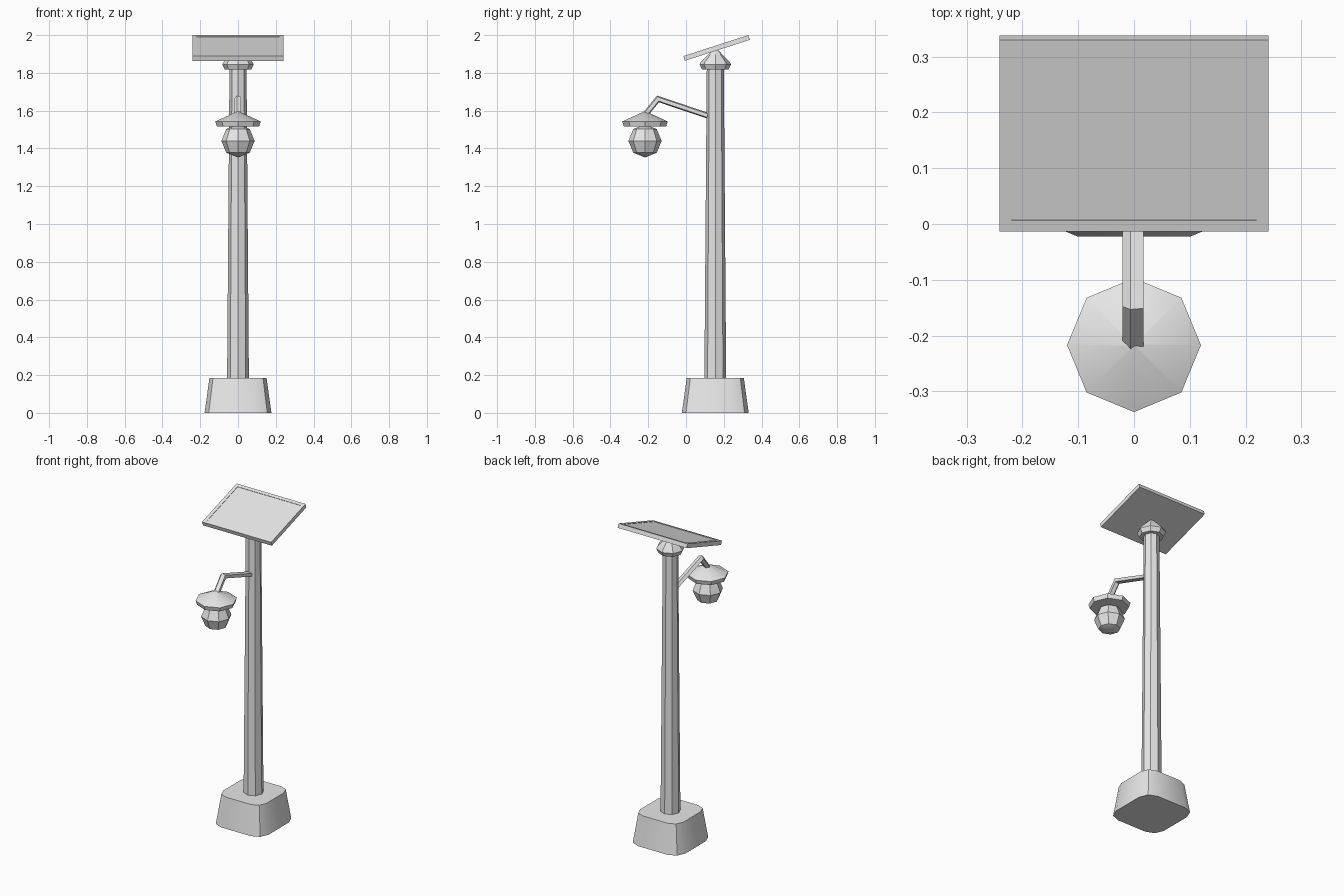
import bpy, bmesh, math
from mathutils import Vector, Matrix

if "Cube" in bpy.data.objects:
    bpy.data.objects.remove(bpy.data.objects["Cube"])

grey = bpy.data.materials.new("light_grey")
grey.diffuse_color = (0.8, 0.8, 0.8, 1)
grey.use_nodes = True
grey.node_tree.nodes["Principled BSDF"].inputs["Base Color"].default_value = grey.diffuse_color
POLE_Y, LAMP_Y = 0.155, -0.217


def finish(name, bm):
    """Turn a bmesh into a grey object with crisp edges above 30 degrees."""
    bmesh.ops.remove_doubles(bm, verts=bm.verts, dist=1e-5)
    bmesh.ops.recalc_face_normals(bm, faces=bm.faces)
    me = bpy.data.meshes.new(name)
    bm.to_mesh(me)
    bm.free()
    me.materials.append(grey)
    ob = bpy.data.objects.new(name, me)
    bpy.context.collection.objects.link(ob)
    bpy.ops.object.select_all(action='DESELECT')
    ob.select_set(True)
    bpy.context.view_layer.objects.active = ob
    bpy.ops.object.shade_smooth_by_angle(angle=math.radians(30))
    return ob


def loft(name, rings):
    """Skin a list of equal-length point rings and cap both ends."""
    bm = bmesh.new()
    loops = [[bm.verts.new(p) for p in ring] for ring in rings]
    n = len(loops[0])
    for a, b in zip(loops, loops[1:]):
        for i in range(n):
            j = (i + 1) % n
            bm.faces.new((a[i], a[j], b[j], b[i]))
    bm.faces.new(loops[0][::-1])
    bm.faces.new(loops[-1])
    return finish(name, bm)


def octagons(name, y, profile):
    """Eight-sided turned part from (radius, height) pairs."""
    return loft(name, [[(r * math.cos(k * math.pi / 4), y + r * math.sin(k * math.pi / 4), z)
                        for k in range(8)] for r, z in profile])


def rounded_square(half, rad, z):
    """Square ring whose corners are two-segment arcs."""
    pts = []
    for q in range(4):
        rot = Matrix.Rotation(q * math.pi / 2, 3, 'Z')
        for k in range(3):
            a = k * math.pi / 4
            c = half - rad
            p = rot @ Vector((c + rad * math.cos(a), c + rad * math.sin(a), 0))
            pts.append((p.x, p.y + POLE_Y, z))
    return pts


# Foot block and tapered pole
loft("base", [rounded_square(0.177, 0.075, 0), rounded_square(0.151, 0.064, 0.185)])
octagons("pole", POLE_Y, [(0.058, 0.15), (0.045, 1.83)])

# Collar under the panel
octagons("collar", POLE_Y, [(0.07, 1.818), (0.083, 1.845), (0.078, 1.856), (0.018, 1.918)])

# Lamp shade and globe
octagons("lamp_shade", LAMP_Y, [(0.112, 1.517), (0.12, 1.543), (0.002, 1.597)])
bm = bmesh.new()
bmesh.ops.create_uvsphere(bm, u_segments=8, v_segments=4, radius=0.088,
                          matrix=Matrix.Translation((0, LAMP_Y, 1.44)))
finish("lamp_globe", bm)

# Bent five-sided arm
path = [Vector((0, 0.14, 1.565)), Vector((0, -0.148, 1.662)), Vector((0, -0.222, 1.572))]
rings = []
for i, p in enumerate(path):
    d_in = (path[max(i, 1)] - path[max(i, 1) - 1]).normalized()
    d_out = (path[min(i, 1) + 1] - path[min(i, 1)]).normalized()
    t = (d_in + d_out).normalized()
    up = Vector((0, t.z, -t.y)) / t.dot(d_in)
    rings.append([p + Vector((-0.0205 * math.cos(k * math.tau / 5), 0, 0))
                  + up * 0.016 * math.sin(k * math.tau / 5) for k in range(5)])
loft("lamp_arm", rings)

# Tilted panel with a slightly sunken inner face
bm = bmesh.new()
bmesh.ops.create_cube(bm, size=1)
bmesh.ops.scale(bm, vec=(0.482, 0.361, 0.026), verts=bm.verts)
bm.normal_update()
top = [f for f in bm.faces if f.normal.z > 0.9]
bmesh.ops.inset_region(bm, faces=top, thickness=0.03, depth=0)
bmesh.ops.inset_region(bm, faces=top, thickness=0.0005, depth=-0.002)
bm.transform(Matrix.Translation((0, 0.162, 1.932))
             @ Matrix.Rotation(math.radians(17.9), 4, 'X'))
finish("panel", bm)
